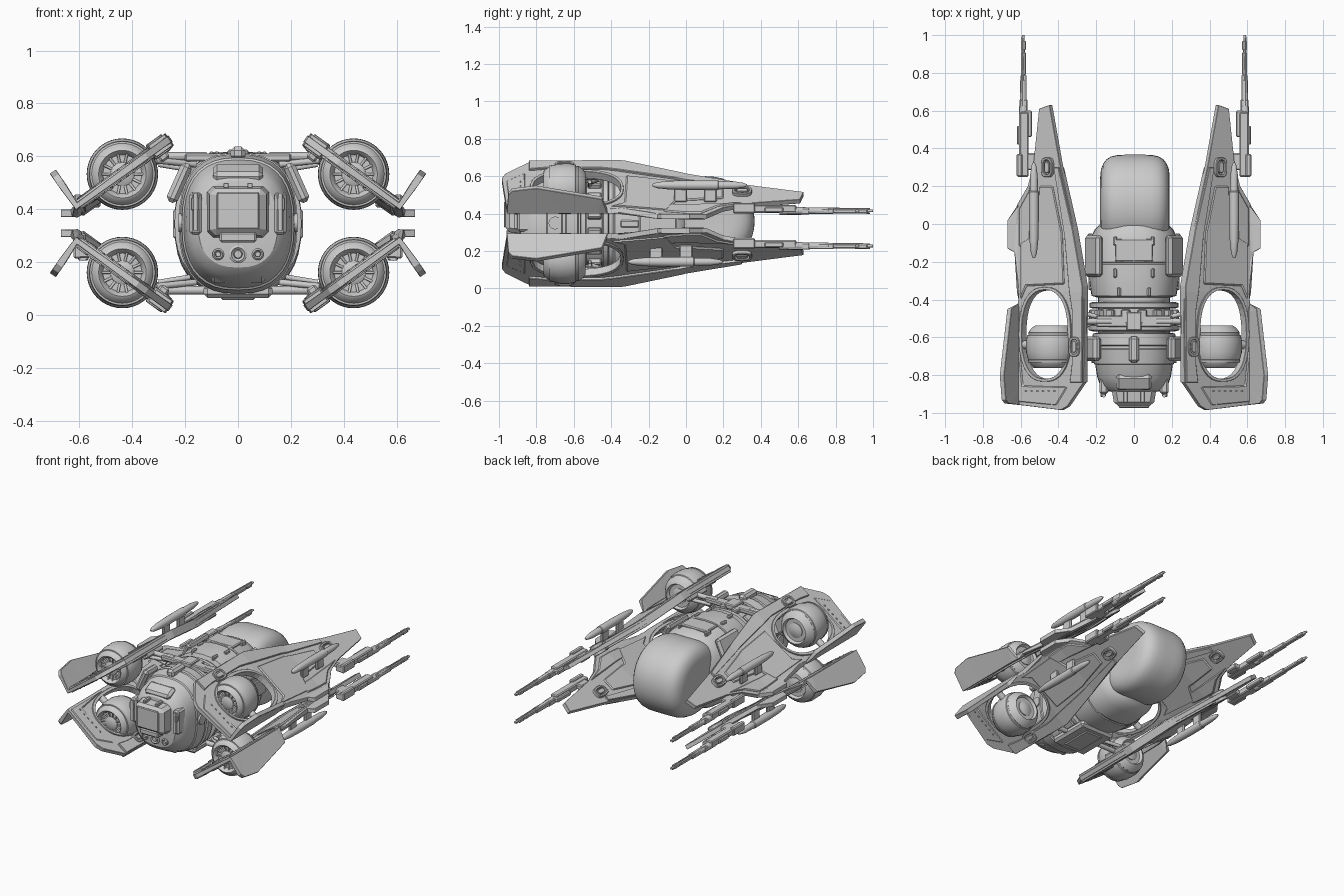
import bpy, bmesh, math
from mathutils import Vector, Matrix

ZC = 0.347
centre = bpy.data.objects.new("mirror_centre", None)
centre.location = (0, 0, ZC)
centre.hide_render = True
bpy.context.collection.objects.link(centre)
smooth = []

def make(name, bm, mirror="", bevel=0, thick=0, soft=False):
    bmesh.ops.recalc_face_normals(bm, faces=bm.faces)
    me = bpy.data.meshes.new(name)
    bm.to_mesh(me)
    bm.free()
    ob = bpy.data.objects.new(name, me)
    bpy.context.collection.objects.link(ob)
    if thick:
        m = ob.modifiers.new("thickness", 'SOLIDIFY')
        m.thickness, m.offset = thick, 0
    if bevel:
        m = ob.modifiers.new("bevel", 'BEVEL')
        m.width, m.segments, m.limit_method = bevel, 1, 'ANGLE'
        m.angle_limit = math.radians(40)
    if mirror:
        m = ob.modifiers.new("mirror", 'MIRROR')
        m.mirror_object = centre
        m.use_axis = ('x' in mirror, False, 'z' in mirror)
    if soft:
        smooth.append(ob)
    return ob

def box(name, loc, size, mirror="", bevel=0.006, rot=0, axis='Y', taper=1):
    bm = bmesh.new()
    bmesh.ops.create_cube(bm, size=1)
    for v in bm.verts:
        if v.co.y < 0:
            v.co.x *= taper
            v.co.z *= taper
    bm.transform(Matrix.Translation(loc) @ Matrix.Rotation(rot, 4, axis) @ Matrix.Diagonal((*size, 1)))
    return make(name, bm, mirror, bevel)

def loft(name, rings, mirror=""):
    bm = bmesh.new()
    vs = [[bm.verts.new(p) for p in r] for r in rings]
    n = len(vs[0])
    for a, b in zip(vs, vs[1:]):
        for i in range(n):
            bm.faces.new((a[i], a[(i + 1) % n], b[(i + 1) % n], b[i]))
    bm.faces.new(vs[0])
    bm.faces.new(vs[-1])
    return make(name, bm, mirror, soft=True)

def oval(hw, hh, n=2, seg=36):
    f = lambda c: math.copysign(abs(c) ** (2 / n), c)
    return [(hw * f(math.cos(math.tau * i / seg)), hh * f(math.sin(math.tau * i / seg))) for i in range(seg)]

def lathe_y(name, loc, prof, mirror="", seg=28):
    return loft(name, [[(loc[0] + a, loc[1] + dy, loc[2] + b) for a, b in oval(r, r, 2, seg)] for dy, r in prof], mirror)

def tube(name, p, q, r, mirror=""):
    p, q = Vector(p), Vector(q)
    bm = bmesh.new()
    bmesh.ops.create_cone(bm, cap_ends=True, segments=12, radius1=r, radius2=r, depth=(q - p).length)
    bm.transform(Matrix.Translation((p + q) / 2) @ (q - p).to_track_quat('Z', 'Y').to_matrix().to_4x4())
    return make(name, bm, mirror, soft=True)

# Height of the slanted wing surface, with forward droop and upturned tip
def wing_z(x, y):
    z = 0.65 - 0.72 * (x - 0.28) - 0.03 * min(1, max(0, (y + 0.36) / 0.36))
    if x > 0.61:
        z = 0.412 + (x - 0.61) * 1.45 if y < -0.3 else max(z, 0.385)
    return z

def plate(name, outline, thick, hole=None, dz=0, bevel=0.006):
    bm = bmesh.new()
    for loop in [outline] + ([hole] if hole else []):
        vs = [bm.verts.new((x, y, 0)) for x, y in loop]
        for i in range(len(vs)):
            bm.edges.new((vs[i - 1], vs[i]))
    bmesh.ops.triangle_fill(bm, edges=bm.edges[:], use_beauty=True)
    for co, no in (((0, -0.36, 0), (0, 1, 0)), ((0, 0, 0), (0, 1, 0)), ((0.61, 0, 0), (1, 0, 0))):
        bmesh.ops.bisect_plane(bm, geom=bm.verts[:] + bm.edges[:] + bm.faces[:], plane_co=co, plane_no=no, dist=1e-5)
    for v in bm.verts:
        v.co.z = wing_z(v.co.x - 1e-6, v.co.y) + dz
    return make(name, bm, "xz", bevel, thick)

def at(cx, cy, pts):
    return [(cx + a, cy + b) for a, b in pts]

# Wings: main panel with opening, rim, spine, outer plates and lamps
opening = at(0.46, -0.585, oval(0.122, 0.235, 2.4))
plate("wing", [(0.44, 0.63), (0.495, 0.61), (0.525, 0.32), (0.555, 0.2), (0.62, 0.09), (0.67, 0.02), (0.67, -0.13),
               (0.63, -0.15), (0.61, -0.42), (0.66, -0.45), (0.7, -0.8), (0.69, -0.93), (0.675, -0.95),
               (0.38, -0.985), (0.345, -0.965), (0.26, -0.84), (0.255, -0.5), (0.26, -0.33), (0.31, -0.03),
               (0.385, 0.32)], 0.028, opening)
plate("opening_rim", at(0.46, -0.585, oval(0.138, 0.25, 2.4)), 0.046, opening)
plate("wing_spine", [(0.262, -0.84), (0.258, -0.33), (0.31, -0.03), (0.385, 0.3), (0.41, 0.3), (0.355, -0.05),
                     (0.33, -0.35), (0.315, -0.45), (0.315, -0.75), (0.325, -0.84)], 0.055)
plate("wing_mid_armour", [(0.36, -0.32), (0.37, -0.05), (0.42, 0.2), (0.49, 0.2), (0.51, -0.05), (0.59, -0.1),
                          (0.59, -0.4), (0.56, -0.33)], 0.044)
plate("wing_tail_armour", [(0.4, -0.96), (0.34, -0.86), (0.58, -0.855), (0.605, -0.6), (0.605, -0.94)], 0.036)
plate("wing_edge_armour", [(0.52, 0.3), (0.55, 0.17), (0.6, 0.08), (0.6, -0.12), (0.545, -0.12), (0.53, 0.1)], 0.042)
for cx, cy in ((0.445, 0.3), (0.3, -0.65)):
    plate("wing_lamp_ring", at(cx, cy, oval(0.03, 0.052, 3, 20)), 0.068, at(cx, cy, oval(0.018, 0.038, 3, 20)), bevel=0.003)
    plate("wing_lamp", at(cx, cy, oval(0.012, 0.03, 3, 16)), 0.064, bevel=0.002)
for i in range(6):
    x = 0.42 + i * 0.03
    box("wing_rivet", (x, -0.885, wing_z(x, -0.89)), (0.014, 0.006, 0.05), "xz", 0.001)

# Engine barrels hanging in the openings, with an intake ring below each
P = (0.437, -0.65, 0.533)
lathe_y("engine_barrel", P, [(-0.075, 0.03), (-0.075, 0.07), (-0.1, 0.078), (-0.113, 0.09), (-0.108, 0.1), (-0.075, 0.122),
        (-0.03, 0.134), (0.03, 0.135), (0.06, 0.128), (0.063, 0.123), (0.073, 0.12), (0.076, 0.122),
        (0.1, 0.105), (0.113, 0.085), (0.095, 0.075), (0.095, 0.03)], "xz", 40)
for d in (-0.075, 0.0):
    lathe_y("engine_band", (P[0], P[1] + d, P[2]), [(-0.01, 0.1), (-0.008, 0.127 + d * .05), (0.006, 0.13 + d * .05), (0.01, 0.1)], "xz", 40)
lathe_y("engine_hub", P, [(-0.1, 0.025), (-0.09, 0.045), (-0.06, 0.05), (0.1, 0.05), (0.112, 0.02)], "xz")
for i in range(14):
    a = math.tau * i / 14
    tube("engine_vane", (P[0] + 0.04 * math.cos(a), -0.735, P[2] + 0.04 * math.sin(a)),
         (P[0] + 0.08 * math.cos(a), -0.745, P[2] + 0.08 * math.sin(a)), 0.005, "xz")
tube("engine_axle", (0.32, -0.64, wing_z(0.32, -0.64)), (0.59, -0.64, wing_z(0.59, -0.64)), 0.022, "xz")

# Slim capsules on the wings, upper pair further forward
for dz, y0 in ((1, 0.07), (-1, -0.06)):
    z = ZC + dz * 0.205
    lathe_y("wing_capsule", (0.53, y0, z), [(-0.25, 0.006), (-0.225, 0.016), (-0.16, 0.023), (-0.05, 0.026), (0.1, 0.026),
            (0.105, 0.022), (0.19, 0.02), (0.24, 0.012), (0.255, 0.005)], "x", 16)
    for y in (-0.1, 0.06):
        box("capsule_pylon", (0.522, y0 + y, z - dz * 0.045), (0.02, 0.07, 0.09), "x")

# Guns on the outer wing edges, both decks
for z in (0.425, 0.237):
    box("gun_mount", (0.56, 0.33, z), (0.08, 0.09, 0.035), "x")
    box("gun_receiver", (0.583, 0.42, z), (0.05, 0.34, 0.042), "x")
    box("gun_magazine", (0.606, 0.31, z + 0.004), (0.03, 0.12, 0.055), "x")
    box("gun_side_feed", (0.607, 0.47, z - 0.004), (0.025, 0.1, 0.03), "x")
    box("gun_breech", (0.57, 0.53, z - 0.004), (0.06, 0.14, 0.03), "x")
    lathe_y("gun_barrel", (0.587, 0, z - 0.01), [(0.5, 0.022), (0.62, 0.021), (0.63, 0.018), (0.76, 0.016), (0.765, 0.012),
            (0.97, 0.008), (1.0, 0.007)], "x", 12)
    for y, l, s in ((0.6, 0.12, 0.04), (0.72, 0.14, 0.034), (0.85, 0.12, 0.027), (0.945, 0.05, 0.028)):
        box("gun_shroud", (0.585, y, z - 0.012), (s, l, s * 0.9), "x", 0.005)
    for dz in (-0.012, 0.01):
        tube("gun_rail", (0.592, 0.3, z + dz), (0.588, 0.985, z + dz - 0.01), 0.004, "x")

# Fuselage: lofted rounded hull with a narrow neck
hull = [(0.02, .14, .21), (0.0, .18, .23), (-.03, .208, .248), (-.08, .232, .262), (-.2, .24, .272), (-.203, .234, .266),
        (-.212, .234, .266), (-.215, .24, .272), (-.3, .237, .272), (-.38, .225, .264), (-.39, .19, .24), (-.575, .19, .24),
        (-.58, .218, .264), (-.64, .224, .268), (-.645, .215, .258), (-.66, .215, .258), (-.665, .22, .264),
        (-.74, .212, .25), (-.745, .205, .242), (-.81, .195, .222), (-.86, .178, .195), (-.885, .15, .165), (-.89, .1, .12)]
loft("fuselage", [[(a, y, 0.345 + b) for a, b in oval(w, h, 2.5)] for y, w, h in hull])
for y, s in ((-0.43, .235), (-0.55, .24)):
    loft("neck_ring", [[(a, y + d, ZC + b) for a, b in oval(s + e, s + e + 0.02, 2.3)]
                       for d, e in ((-.018, -.02), (-.012, 0), (.012, 0), (.018, -.02))])

# Neck machinery blocks around the narrow section
for i in range(16):
    a = math.tau * (i + 0.5) / 16
    box("neck_block", (0.215 * math.cos(a), -0.49, ZC + 0.245 * math.sin(a)), (0.05, 0.075, 0.045), "", 0.006, -a)

# Large rounded drum at the tail
prof = [(-.178, .3), (-.184, .55), (-.18, .7), (-.168, .82), (-.15, .91), (-.125, .965), (-.09, .995), (-.04, 1)]
prof += [(-x, r) for x, r in reversed(prof)]
loft("tail_drum", [[(x + 0.005, 0.105 + a * r, 0.36 + b * r) for a, b in oval(0.262, 0.24, 2.1, 40)] for x, r in prof])

# Shoulder armour, hull hatches and side fittings
box("shoulder_armour", (0.213, -0.17, 0.51), (0.04, 0.22, 0.17), "x", 0.015, -0.42)
box("shoulder_cheek", (0.222, -0.66, 0.5), (0.045, 0.13, 0.16), "x", 0.015, -0.42)
box("dorsal_hatch", (0, -0.14, 0.608), (0.2, 0.12, 0.018))
for x, y in ((0.08, -0.36), (0.1, -0.09), (0.1, -0.26)):
    box("dorsal_clamp", (x, y, 0.6), (0.02, 0.05, 0.036), "x")
box("side_panel", (0.23, -0.15, 0.345), (0.03, 0.2, 0.11), "x")
box("side_rail", (0.222, -0.3, 0.345), (0.04, 0.1, 0.04), "x")
tube("side_port", (0.2, -0.7, 0.35), (0.225, -0.7, 0.35), 0.035, "x")

# Dorsal bridge, ridge and belly keel
box("dorsal_bridge", (0, -0.515, 0.596), (0.4, 0.06, 0.03))
box("bridge_core", (0, -0.515, 0.608), (0.08, 0.1, 0.035))
box("dorsal_ridge", (0, -0.665, 0.612), (0.055, 0.14, 0.05), "", 0.014)
box("belly_keel", (0, -0.5, 0.09), (0.26, 0.3, 0.05), "", 0.015)
box("keel_foot", (0, -0.5, 0.068), (0.13, 0.22, 0.02))

# Wing struts
for p, q, r in (((.12, -.515, .6), (.29, -.515, .6), .016), ((.16, -.5, .57), (.31, -.56, .585), .012),
                ((.16, -.5, .57), (.31, -.46, .585), .012), ((.18, -.515, .55), (.3, -.515, .57), .01)):
    tube("wing_strut", p, q, r, "xz")
box("strut_socket", (0.285, -0.515, 0.605), (0.04, 0.18, 0.045), "xz", 0.008, 0.6)

# Nose: faceted snout, brow, side boxes and sensor cluster
box("snout", (0, -0.915, 0.39), (0.24, 0.1, 0.2), "", 0.022, taper=0.86)
box("snout_plate", (0, -0.968, 0.395), (0.16, 0.012, 0.14), "", 0.005)
box("snout_chin", (0, -0.925, 0.295), (0.14, 0.07, 0.04), "", 0.008)
box("snout_brow", (0, -0.83, 0.525), (0.19, 0.09, 0.07), "", 0.015, 0.45, 'X')
box("snout_slot", (0.045, -0.91, 0.49), (0.02, 0.07, 0.02), "x", 0.003)
box("nose_side_box", (0.16, -0.86, 0.385), (0.045, 0.08, 0.16), "x", 0.01)
box("nose_side_cap", (0.163, -0.9, 0.42), (0.03, 0.03, 0.05), "x", 0.005)
tube("nose_side_pipe", (0.16, -0.91, 0.32), (0.16, -0.91, 0.46), 0.009, "x")
for x, r in ((0, 0.034), (0.075, 0.022), (-0.075, 0.022)):
    lathe_y("chin_sensor", (x, -0.87, 0.23), [(-0.03, r * .4), (-0.022, r * .5), (-0.03, r * .75), (-0.025, r), (0.07, r)], "", 20)
box("chin_plate", (0, -0.8, 0.155), (0.2, 0.07, 0.05), "", 0.012, -0.7, 'X')
box("chin_vent", (0.13, -0.84, 0.24), (0.05, 0.05, 0.05), "x", 0.008, 0.7)

# Smooth the rounded parts
bpy.ops.object.select_all(action='DESELECT')
for ob in smooth:
    ob.select_set(True)
bpy.context.view_layer.objects.active = smooth[0]
bpy.ops.object.shade_smooth_by_angle(angle=math.radians(32))
